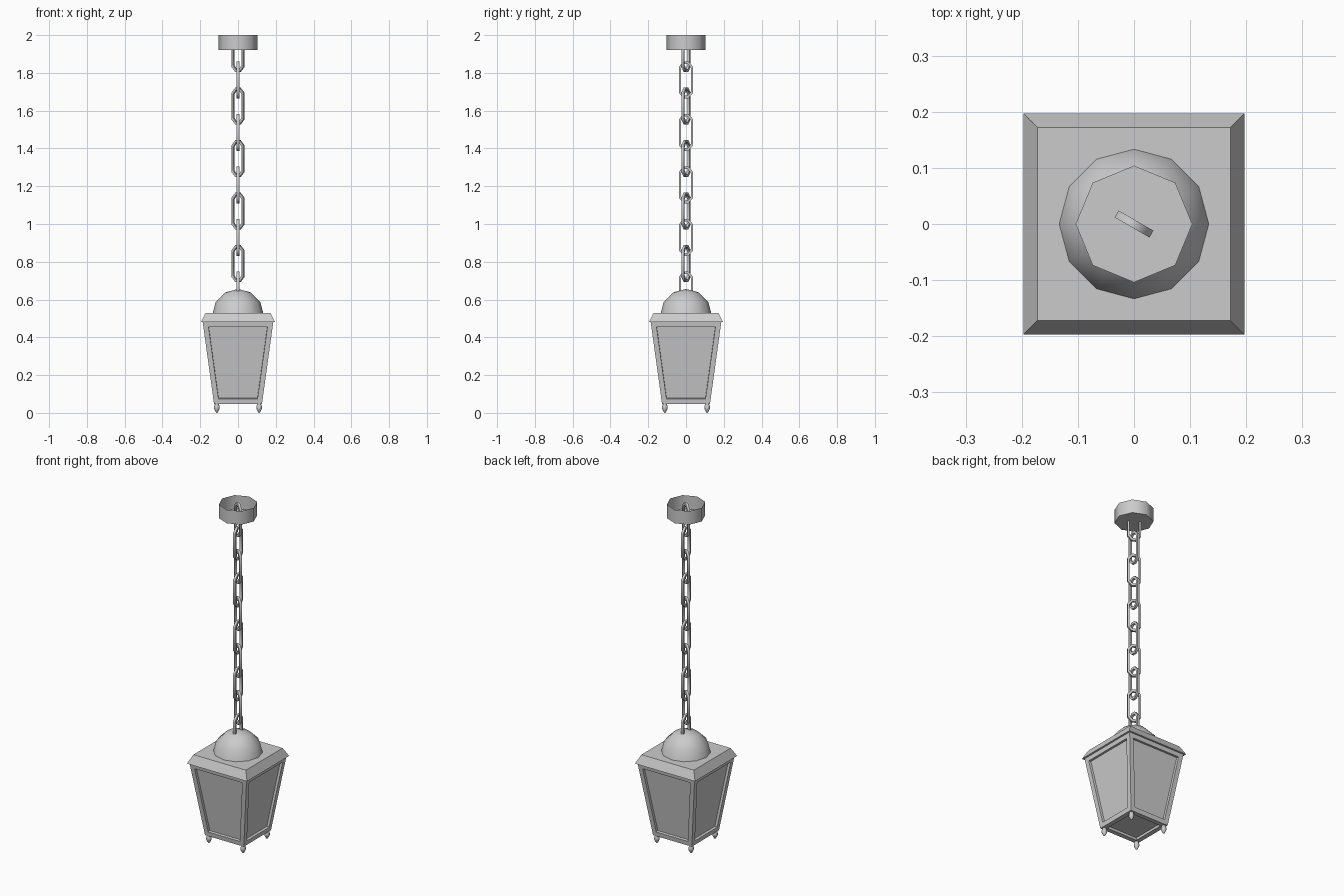
import bpy, bmesh
from math import sin, cos, pi, radians
from mathutils import Matrix, Vector

if "Cube" in bpy.data.objects:
    bpy.data.objects.remove(bpy.data.objects["Cube"])

metal = bpy.data.materials.new("grey_metal")
metal.use_nodes = True
GREY = (0.6, 0.6, 0.6, 1)
metal.diffuse_color = GREY
metal.node_tree.nodes["Principled BSDF"].inputs["Base Color"].default_value = GREY


def finish(bm, name, smooth=None):
    """Turn a bmesh into a named, coloured object."""
    mesh = bpy.data.meshes.new(name)
    bm.to_mesh(mesh)
    bm.free()
    mesh.materials.append(metal)
    ob = bpy.data.objects.new(name, mesh)
    bpy.context.collection.objects.link(ob)
    if smooth:
        bpy.ops.object.select_all(action='DESELECT')
        ob.select_set(True)
        bpy.context.view_layer.objects.active = ob
        bpy.ops.object.shade_smooth_by_angle(angle=radians(smooth))
    return ob


def lathe(name, profile, sides, at=(0, 0, 0), smooth=50):
    """Spin (radius, z) points, listed bottom to top, about the z axis."""
    bm = bmesh.new()
    rings = [[bm.verts.new(Vector((r * cos(2 * pi * i / sides), r * sin(2 * pi * i / sides), z)) + Vector(at))
              for i in range(sides)] for r, z in profile]
    for a, b in zip(rings, rings[1:]):
        for i in range(sides):
            j = (i + 1) % sides
            bm.faces.new((a[i], a[j], b[j], b[i]))
    bmesh.ops.remove_doubles(bm, verts=bm.verts, dist=1e-5)
    return finish(bm, name, smooth)


def frustum(z0, half0, z1, half1):
    """Square block whose half width changes from half0 to half1."""
    bm = bmesh.new()
    bmesh.ops.create_cube(bm, size=2)
    for v in bm.verts:
        h, z = (half1, z1) if v.co.z > 0 else (half0, z0)
        v.co = (v.co.x * h, v.co.y * h, z)
    return bm


def chain_link(name, z, angle):
    """Long eight-cornered loop of square wire."""
    corner = [(0.031, 0.066), (0.011, 0.091)]
    path = corner + [(-x, y) for x, y in corner[::-1]]
    path += [(-x, -y) for x, y in path]
    w = 0.007
    bm = bmesh.new()
    rings = []
    for x, y in path:
        out = Vector((x, 0, 0.5 * y)).normalized() * w
        p = Vector((x, 0, y))
        side = Vector((0, w, 0))
        rings.append([bm.verts.new(q) for q in
                      (p + out + side, p + out - side, p - out - side, p - out + side)])
    for k, a in enumerate(rings):
        b = rings[(k + 1) % len(rings)]
        for i in range(4):
            j = (i + 1) % 4
            bm.faces.new((a[i], a[j], b[j], b[i]))
    bmesh.ops.recalc_face_normals(bm, faces=bm.faces)
    bm.transform(Matrix.Translation((0, 0, z)) @ Matrix.Rotation(radians(angle), 4, 'Z'))
    finish(bm, name, 60)


# Ceiling cup, open at the top
lathe("ceiling_cup", [(0, 1.92), (0.104, 1.92), (0.104, 2.0)], 8)

# Chain of alternating links
for i in range(10):
    chain_link(f"chain_link_{i + 1}", 1.9025 - 0.139 * i, 90 if i % 2 else -30)

# Dome on the roof
lathe("dome", [(0.136 * cos(a * pi / 12), 0.52 + 0.136 * sin(a * pi / 12)) for a in range(0, 7, 2)], 12)

# Sloped roof cap
finish(frustum(0.48, 0.197, 0.53, 0.172), "roof_cap")

# Tapered lantern body with recessed panes on the sides and underneath
body = frustum(0.048, 0.127, 0.482, 0.187)
body.normal_update()
panes = [f for f in body.faces if f.normal.z < 0.5]
bmesh.ops.inset_individual(body, faces=panes, thickness=0.027, use_even_offset=True)
bmesh.ops.inset_individual(body, faces=panes, thickness=0.001, depth=-0.014, use_even_offset=True)
finish(body, "lantern_body")

# Four small feet
for sx in (-1, 1):
    for sy in (-1, 1):
        name = f"{'front' if sy < 0 else 'back'}_{'left' if sx > 0 else 'right'}_foot"
        lathe(name, [(0, 0), (0.006, 0.004), (0.015, 0.022), (0.015, 0.032), (0.009, 0.05)],
              8, (0.112 * sx, 0.112 * sy, 0))
